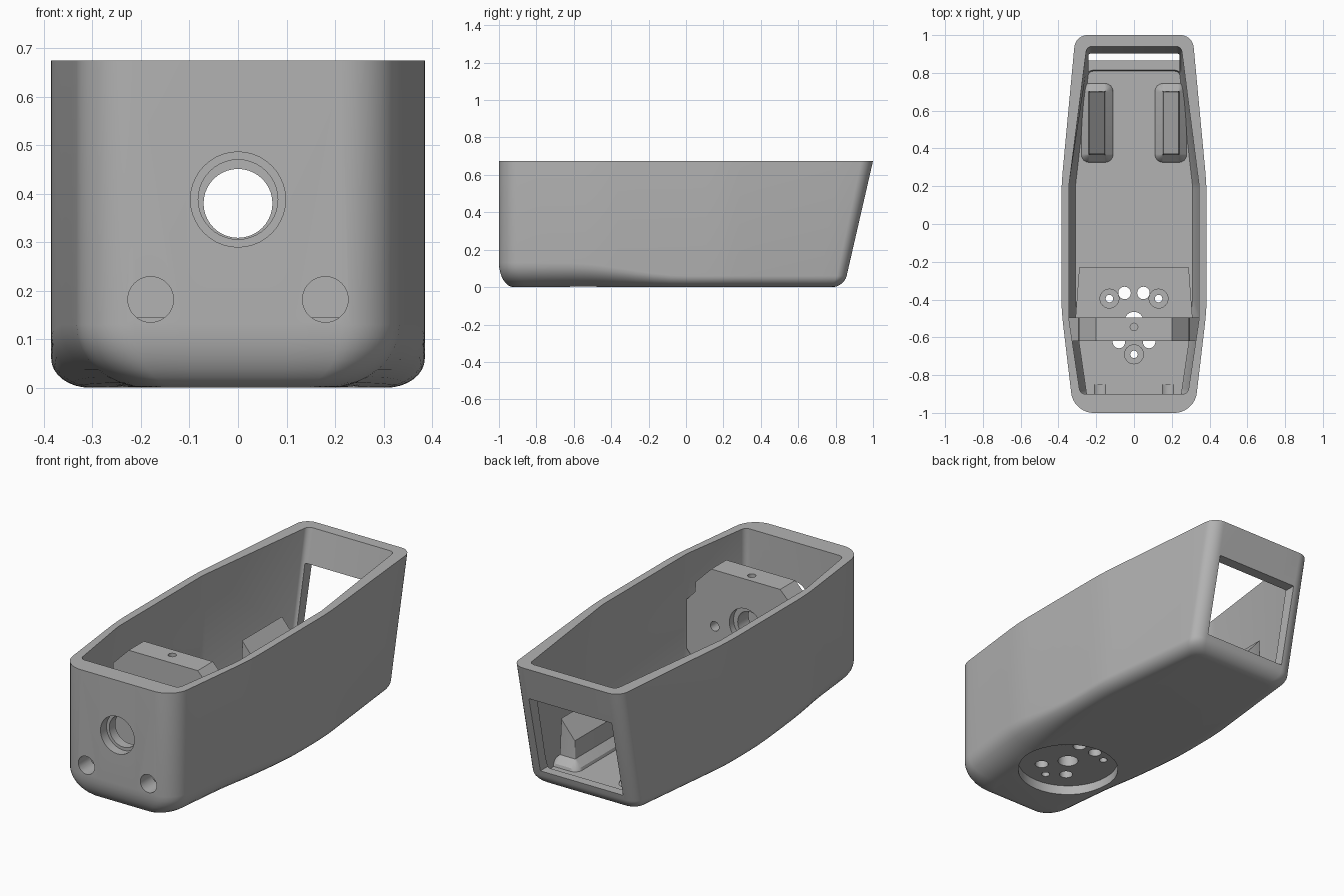
import bpy, bmesh, math
from mathutils import Vector, Matrix

if "Cube" in bpy.data.objects:
    bpy.data.objects.remove(bpy.data.objects["Cube"], do_unlink=True)

GREY = (0.45, 0.45, 0.45, 1)
mat = bpy.data.materials.new("matte grey plastic")
mat.use_nodes = True
mat.diffuse_color = GREY
mat.node_tree.nodes["Principled BSDF"].inputs["Base Color"].default_value = GREY

TOP = 0.675


def make(name, bm):
    bmesh.ops.recalc_face_normals(bm, faces=bm.faces)
    me = bpy.data.meshes.new(name)
    bm.to_mesh(me)
    bm.free()
    me.materials.append(mat)
    ob = bpy.data.objects.new(name, me)
    bpy.context.collection.objects.link(ob)
    return ob


def outline(half, segs=8, step=0.1):
    """Closed plan from right-hand corners (x, y, radius), mirrored and rounded."""
    pts = half + [(-x, y, r) for x, y, r in reversed(half)]
    out = []
    for i, (x, y, r) in enumerate(pts):
        p = Vector((x, y))
        a = (Vector(pts[i - 1][:2]) - p).normalized()
        b = (Vector(pts[(i + 1) % len(pts)][:2]) - p).normalized()
        inner = a.angle(b)
        t = r / math.tan(inner / 2)
        centre = p + (a + b).normalized() * r / math.sin(inner / 2)
        s, e = p + a * t - centre, p + b * t - centre
        for k in range(segs + 1):
            f = k / segs
            out.append(centre + (s * (1 - f) + e * f).normalized() * r)
    # split the long runs so they can bend
    fine = []
    for i, p in enumerate(out):
        q = out[(i + 1) % len(out)]
        n = max(1, round((q - p).length / step)) if step else 1
        fine += [p.lerp(q, k / n) for k in range(n)]
    return fine


def loft(name, rings):
    bm = bmesh.new()
    rows = [[bm.verts.new(p) for p in ring] for ring in rings]
    n = len(rows[0])
    for lo, hi in zip(rows, rows[1:]):
        for i in range(n):
            j = (i + 1) % n
            bm.faces.new((lo[i], lo[j], hi[j], hi[i]))
    bm.faces.new(rows[0])
    bm.faces.new(rows[-1])
    return make(name, bm)


def box(name, x0, x1, y0, y1, z0, z1):
    ring = [(x0, y0), (x1, y0), (x1, y1), (x0, y1)]
    return loft(name, [[(x, y, z) for x, y in ring] for z in (z0, z1)])


def rod(axis, centre, r, length):
    bm = bmesh.new()
    bmesh.ops.create_cone(bm, cap_ends=True, segments=40, radius1=r, radius2=r, depth=length)
    if axis == "Y":
        bm.transform(Matrix.Rotation(math.pi / 2, 4, "X"))
    bm.transform(Matrix.Translation(centre))
    return make("cutter", bm)


def combine(ob, other, op="DIFFERENCE"):
    mod = ob.modifiers.new("bool", "BOOLEAN")
    mod.operation, mod.solver, mod.object = op, "EXACT", other
    dg = bpy.context.evaluated_depsgraph_get()
    me = bpy.data.meshes.new_from_object(ob.evaluated_get(dg))
    ob.modifiers.clear()
    ob.data = me
    bpy.data.objects.remove(other, do_unlink=True)


def rake(y, z):
    """Lean the rear wall: the lower it is, the further forward."""
    return y - max(0, (y - 0.2) / 0.8) * (1 - z / TOP) * 0.155


# Outer body: raked tail, bottom edge rounding that grows towards the nose
plan = outline([(0.31, 1, 0.07), (0.385, 0.2, 2), (0.385, -0.45, 1.5), (0.32, -1, 0.12)])


def body_ring(angle):
    ring = []
    c, s = 1 - math.cos(angle), 1 - math.sin(angle)
    for x, y in plan:
        f = min(1, max(0, -y / 0.65))
        f = f * f * (3 - 2 * f)
        z = (0.06 + 0.07 * f) * s
        ring.append((x * (1 - (0.08 + 0.09 * f) * c / 0.385),
                     rake(y * (1 - 0.08 * c), z), z))
    return ring


rings = [body_ring(math.pi / 2 * (1 - k / 8)) for k in range(9)]
rings.append([(x, y, TOP) for x, y in plan])
rings[0] = [(x, y, 0) for x, y, z in rings[0]]
shell = loft("outer_shell", rings)

# Cavity
wide = outline([(0.25, 0.94, 0.03), (0.345, 0.2, 0.3), (0.345, -0.5, 0.3), (0.285, -0.9, 0.03)], 4, 0)
low = outline([(0.24, 0.94, 0.03), (0.31, 0.2, 0.3), (0.31, -0.4, 0.3), (0.25, -0.9, 0.03)], 4, 0)
levels = [(low, 0.06), (wide, 0.16), (wide, TOP), (wide, TOP + 0.05)]
combine(shell, loft("cutter", [[(x, rake(y, z), z) for x, y in p] for p, z in levels]))

# Rear window
combine(shell, box("cutter", -0.24, 0.24, 0.76, 1.2, 0.085, 0.5))

# Raised mounting floor
pad = [(0.29, -0.23), (-0.29, -0.23), (-0.31, -0.5), (-0.25, -0.91), (0.25, -0.91), (0.31, -0.5)]
combine(shell, loft("cutter", [[(x, y, z) for x, y in pad] for z in (0.055, 0.145)]), "UNION")

# Round recess under the nose, with its screw and cable holes
combine(shell, rod("Z", (0, -0.515, 0), 0.25, 0.1))
for x, y in ((0.05, -0.365), (-0.05, -0.365), (0.08, -0.625), (-0.08, -0.625)):
    combine(shell, rod("Z", (x, y, 0.1), 0.033, 0.3))
for x, y in ((0.13, -0.395), (-0.13, -0.395), (0, -0.69)):
    combine(shell, rod("Z", (x, y, 0.1), 0.02, 0.3))
    combine(shell, rod("Z", (x, y, 0.16), 0.05, 0.08))
combine(shell, rod("Z", (0, -0.515, 0.1), 0.05, 0.3))

# Front ports
combine(shell, rod("Y", (0, -1, 0.388), 0.098, 0.1))
combine(shell, rod("Y", (0, -0.95, 0.388), 0.082, 0.3))
for side in (-1, 1):
    combine(shell, rod("Y", (side * 0.18, -0.95, 0.182), 0.047, 0.2))

# Bulkhead with stepped bore
half = [(0.2, 0.635), (0.29, 0.545), (0.295, 0.49), (0.36, 0.42), (0.36, 0.2), (0.27, 0.1)]
profile = half + [(-x, z) for x, z in reversed(half)]
bulkhead = loft("bulkhead", [[(x, y, z) for x, z in profile] for y in (-0.62, -0.495)])
combine(bulkhead, rod("Y", (0, -0.55, 0.38), 0.071, 0.4))
combine(bulkhead, rod("Y", (0, -0.495, 0.385), 0.095, 0.07))
combine(bulkhead, rod("Z", (0, -0.515, 0.1), 0.05, 0.2))
combine(bulkhead, rod("Z", (0, -0.545, 0.6), 0.02, 0.2))
for side in (-1, 1):
    combine(bulkhead, rod("Y", (side * 0.18, -0.495, 0.34), 0.025, 0.12))

# Pair of cradles with tops sloping to the middle
objects = [shell, bulkhead]
for side, label in ((1, "left"), (-1, "right")):
    rings = []
    for hx, hy, r, z in ((0.085, 0.21, 0.04, 0.055), (0.08, 0.205, 0.04, 0.075),
                         (0.045, 0.17, 0.004, 0.11), (0.04, 0.165, 0.004, None)):
        flat = outline([(hx, hy, r), (hx, -hy, r)], 4, 0)
        rings.append([(side * (0.195 + x), 0.535 + y, 0.25 + 1.2 * x if z is None else z)
                      for x, y in flat])
    objects.append(loft(label + "_cradle", rings))

# Smooth rounded areas, keep edges crisp
for ob in objects:
    bpy.ops.object.select_all(action="DESELECT")
    ob.select_set(True)
    bpy.context.view_layer.objects.active = ob
    bpy.ops.object.shade_smooth_by_angle(angle=math.radians(28))
